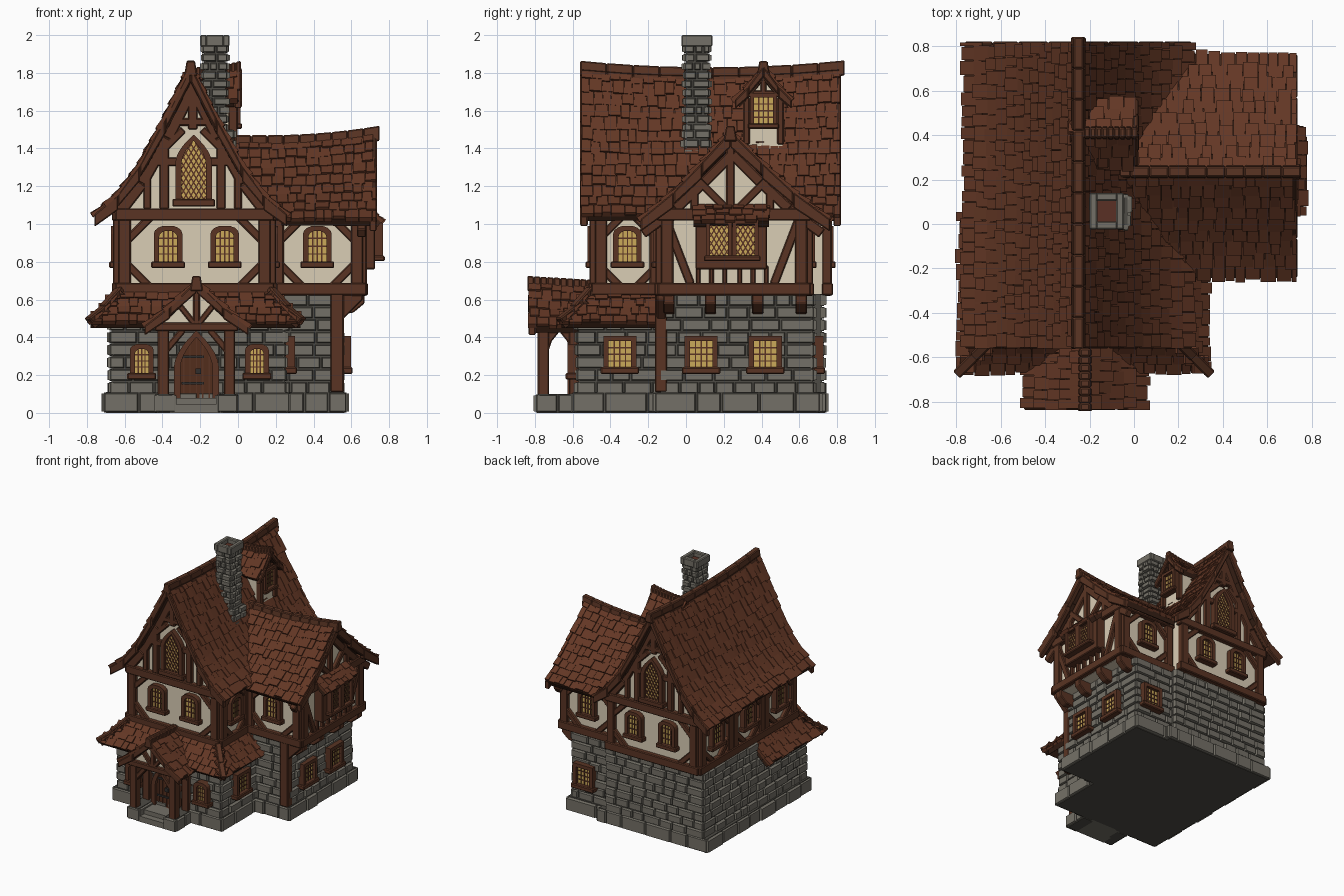
import bpy, bmesh, math, random
from mathutils import Vector

random.seed(7)
if "Cube" in bpy.data.objects:
    bpy.data.objects.remove(bpy.data.objects["Cube"])

X, Y, Z = Vector((1, 0, 0)), Vector((0, 1, 0)), Vector((0, 0, 1))
COLOURS = {"roof tile": (.125, .038, .018), "roof underside": (.045, .017, .009),
           "timber": (.100, .034, .017), "plaster": (.70, .61, .46),
           "stone": (.175, .163, .135), "mortar": (.075, .070, .058),
           "glass": (.60, .40, .10), "door wood": (.085, .027, .012),
           "iron": (.03, .027, .025), "flue": (.10, .03, .018)}
mats = {}
for name, rgb in COLOURS.items():
    m = mats[name] = bpy.data.materials.new(name)
    m.use_nodes = True
    m.diffuse_color = (*rgb, 1)
    bsdf = m.node_tree.nodes["Principled BSDF"]
    bsdf.inputs["Base Color"].default_value = (*rgb, 1)
    bsdf.inputs["Roughness"].default_value = .9
parts = {}


# Basic builders: a frame is (origin, along, out); points are (along, height)
def solid(part, mat, ring0, ring1):
    if (part, mat) not in parts:
        parts[part, mat] = bmesh.new()
    bm = parts[part, mat]
    a, b = [bm.verts.new(p) for p in ring0], [bm.verts.new(p) for p in ring1]
    n = len(a)
    faces = [bm.faces.new(a), bm.faces.new(b[::-1])]
    faces += [bm.faces.new((a[i], b[i], b[(i + 1) % n], a[(i + 1) % n])) for i in range(n)]


def at(F, a, o, z):
    return F[0] + F[1] * a + F[2] * o + Z * z


def prism(part, mat, F, pts, o0, o1):
    solid(part, mat, [at(F, a, o0, z) for a, z in pts], [at(F, a, o1, z) for a, z in pts])


def rect(part, mat, F, a0, a1, z0, z1, o0, o1):
    prism(part, mat, F, [(a0, z0), (a1, z0), (a1, z1), (a0, z1)], o0, o1)


def box(part, mat, x0, x1, y0, y1, z0, z1):
    rect(part, mat, (Vector(), X, Y), x0, x1, z0, z1, y0, y1)


def beam(part, F, p, q, w, o0=-.02, o1=.028, mat="timber"):
    p, q = Vector(p), Vector(q)
    d = (q - p).normalized() * w / 2
    n = Vector((-d.y, d.x))
    prism(part, mat, F, [p - n, q - n, q + n, p + n], o0, o1)


def stones(part, F, a0, a1, z0, z1, row=.063, wide=.12):
    n = max(1, round((z1 - z0) / row))
    h = (z1 - z0) / n
    for i in range(n):
        a, z = a0 - .012, z0 + i * h
        while a < a1:
            w = random.uniform(.65, 1.35) * wide
            if a + w > a1 - wide * .4:
                w = a1 + .012 - a
            rings = [[(a + g, z + g), (a + w - g, z + g), (a + w - g, z + h - g), (a + g, z + h - g)]
                     for g in (.002, .009)]
            deep = random.uniform(.012, .024)
            solid(part, "stone", [at(F, p, -.01, q) for p, q in rings[0]],
                  [at(F, p, deep, q) for p, q in rings[1]])
            a += w


def stone_block(part, x0, x1, y0, y1, z0, z1, sides="FBLR", **k):
    box(part + "_core", "mortar", x0, x1, y0, y1, z0, z1)
    for s, o, al, out, lo, hi in (("F", Y * y0, X, -Y, x0, x1), ("B", Y * y1, X, Y, x0, x1),
                                  ("L", X * x0, Y, -X, y0, y1), ("R", X * x1, Y, X, y0, y1)):
        if s in sides:
            stones(part, (o, al, out), lo, hi, z0, z1, **k)


# Roof builders: profile is (outward, height) from ridge to eave
def lerp(v, pts):
    for (a, b), (c, d) in zip(pts, pts[1:]):
        if v <= c:
            break
    return b + (d - b) * (v - a) / (c - a)


def roof(part, F, prof, span, sag=lambda a: 0, pitch=.07, tile=.058):
    pv = [Vector(p) for p in prof]
    arc = [0]
    for p, q in zip(pv, pv[1:]):
        arc.append(arc[-1] + (q - p).length)
    point = lambda s: Vector([lerp(s, [(t, p[i]) for t, p in zip(arc, pv)]) for i in (0, 1)])
    top, low, n = pv[0].y, pv[-1].y, round(arc[-1] / pitch)
    ring = lambda quad, a: [at(F, a, u, z + sag(a) * (z - low) / (top - low)) for u, z in quad]
    for i in range(n):
        s = arc[-1] * (i + 1) / n
        p0, p1, pm = point(max(0, s - 1.5 * arc[-1] / n)), point(s), point(arc[-1] * i / n)
        d = (p1 - p0).normalized()
        nn = Vector((-d.y, d.x))
        a, end = span(p1.x, p1.y)
        slab = [pm - nn * .035, p1 - nn * .035, p1 + nn * .004, pm + nn * .004]
        cuts = [a + (end - a) * k / 6 for k in range(7)]
        for c0, c1 in zip(cuts, cuts[1:]):
            solid(part + "_deck", "roof underside", ring(slab, c0), ring(slab, c1))
        a -= random.uniform(0, .012)
        while a < end - .01:
            w = min(random.uniform(.7, 1.3) * tile, end + .008 - a)
            tip = p1 + d * random.uniform(-.008, .012)
            t = random.uniform(.014, .026)
            quad = [p0 - nn * .004, tip - nn * .004, tip + nn * t, p0 + nn * .008]
            solid(part, "roof tile", ring(quad, a), ring(quad, a + w - .003))
            a += w


def gable_roof(part, o, along, out, prof, back, span, ends, ridge, sag=lambda a: 0, board=.06):
    for side, pr in ((out, prof), (-out, back)):
        F = (o, along, side)
        roof(part, F, pr, span, sag)
        for e in ends:  # bargeboards on the open ends
            F2 = (o + along * e, side, along)
            for (u0, z0), (u1, z1) in zip(pr, pr[1:]):
                k0, k1 = [sag(e) * (z - pr[-1][1]) / (pr[0][1] - pr[-1][1]) for z in (z0, z1)]
                prism(part + "_bargeboard", "timber", F2, [(u0, z0 + k0 + .005), (u1, z1 + k1 + .005),
                      (u1, z1 + k1 - board), (u0, z0 + k0 - board * 1.3)], -.02, .02)
    z, cuts = prof[0][1], [ridge[0] + (ridge[1] - ridge[0]) * k / 10 for k in range(11)]
    for a, b in zip(cuts, cuts[1:]):
        solid(part + "_ridge", "timber", *[[at((o, along, out), c, u, z + h + sag(c)) for u, h in
              ((-.035, -.05), (.035, -.05), (.022, .03), (-.022, .03))] for c in (a, b)])


# Windows: framed outline with clipped glazing bars
def outline(w, h, kind):
    r = {"rect": 0, "round": w * .35, "point": w * .95}[kind]
    if not r:
        right = [(w / 2, h)]
    elif kind == "round":
        right = [(w / 2 * math.cos(t * math.pi / 8), h - r + r * math.sin(t * math.pi / 8)) for t in range(4)]
    else:
        right = [(w / 2 * (1 - (t / 5) ** 1.8), h - r + r * t / 5) for t in range(5)] + [(.001, h)]
    return [(-w / 2, 0), (w / 2, 0)] + right + [(-x, z) for x, z in right[::-1]]


def clip(p, d, poly):
    lo, hi = -9, 9
    for a, b in zip(poly, poly[1:] + poly[:1]):
        n = Vector((a[1] - b[1], b[0] - a[0]))
        den, num = n.dot(d), n.dot(Vector(a) - p)
        if abs(den) > 1e-9:
            lo, hi = (max(lo, num / den), hi) if den > 0 else (lo, min(hi, num / den))
        elif num > 0:
            return None
    return (p + d * lo, p + d * hi) if hi - lo > .01 else None


def window(part, F, a, z, w, h, kind="round", f=.028, glaze="grid", fill="glass", sill=True):
    F = (at(F, a, 0, z), F[1], F[2])
    poly = outline(w, h, kind)
    outer = [(x * (w + 2 * f) / w, h / 2 + (q - h / 2) * (h + 2 * f) / h) for x, q in poly]
    prism(part + "_pane", fill, F, poly, -.02, .016)
    for i in range(len(poly)):
        j = (i + 1) % len(poly)
        prism(part + "_frame", "timber", F, [poly[i], poly[j], outer[j], outer[i]], -.02, .042)
    if sill:
        rect(part + "_sill", "timber", F, -w / 2 - f * 1.5, w / 2 + f * 1.5, -f * 1.2, .002, -.02, .052)
    lines = [((0, 0), (0, 1))]
    if glaze == "grid":
        lines += [((s * w / 4, 0), (0, 1)) for s in (-1, 1)] + [((0, h * k / 4), (1, 0)) for k in (1, 2, 3)]
    elif glaze == "lattice":
        lines = [((0, k * .045), (s * .6, 1)) for k in range(-2, 10) for s in (-1, 1)]
    else:
        lines = [((w * k / 5, 0), (0, 1)) for k in (-2, -1, 0, 1, 2)]
    for p, d in lines:
        seg = clip(Vector(p), Vector(d), poly)
        if seg:
            beam(part + "_bars", F, *seg, .007, .01, .022)


def panel(part, F, a0, a1, z0=.62, z1=1.08, c=.13):
    for a in (a0 + .03, a1 - .03):
        beam(part, F, (a, z0), (a, z1), .065, o1=.032)
    for z in (z0 + .035, z1 - .03):
        beam(part, F, (a0 - .02, z), (a1 + .02, z), .065, o1=.038)
    for a, s in ((a0 + .04, 1), (a1 - .04, -1)):
        beam(part, F, (a, z0 + .04 + c), (a + s * c, z0 + .04), .042)
        beam(part, F, (a, z1 - .04 - c), (a + s * c, z1 - .04), .042)


MAIN = [(0, 1.80), (.135, 1.535), (.27, 1.295), (.385, 1.147), (.51, 1.045)]
WING = [(0, 1.44), (.15, 1.29), (.3, 1.15), (.475, 1.02)]
WING_BACK = [(u * 1.11, z) for u, z in WING]
main_x = lambda z: -.25 + lerp(-z, [(-h, u) for u, h in MAIN]) - .06

# Stone ground floor, plinths and porch steps
stone_block("front_stone_wall", -.67, .245, -.57, .05, .1, .5, "FLR")
stone_block("rear_stone_wall", -.66, .2, .05, .72, .1, .63, "BL")
stone_block("wing_stone_wall", .15, .54, -.13, .67, .1, .63, "FBR")
stone_block("main_plinth", -.70, .265, -.59, .735, 0, .11, row=.11, wide=.17)
stone_block("wing_plinth", .1, .565, -.155, .70, 0, .11, "FBR", row=.11, wide=.17)
for x in (-.385, -.055):
    stone_block("porch_plinth", x - .045, x + .045, -.785, -.6, 0, .1, row=.11, wide=.15)
box("porch_floor", "stone", -.36, -.08, -.74, -.58, 0, .08)
box("porch_step", "stone", -.36, -.08, -.79, -.7, 0, .045)

# Plastered upper storeys with gables
body = [(u, lerp(abs(u), MAIN) - .05) for u in (.42, .385, .27, .135, 0, -.135, -.27, -.38)]
prism("main_upper_wall", "plaster", (X * -.25, X, Y), [(-.38, .62), (.42, .62)] + body, -.48, .74)
body = [(u, lerp(abs(u), WING) - .05) for u in (.405, .3, .15, 0, -.15, -.3, -.365)]
prism("wing_upper_wall", "plaster", (Y * .235, Y, X), [(-.365, .62), (.405, .62)] + body, .1, .65)
FRONT, BACK, LEFT, RIGHT = (Y * -.48, X, -Y), (Y * .74, X, Y), (X * -.63, Y, -X), (X * .17, Y, X)
W_FRONT, W_BACK, W_SIDE = (Y * -.13, X, -Y), (Y * .64, X, Y), (X * .65, Y, X)

# Half timbering and upper windows
for F in (FRONT, BACK):
    panel("main_timber", F, -.63, .17)
    for x in (-.37, -.07):
        window("upper_window", F, x, .80, .095, .165)
    window("gable_window", F, -.235, 1.13, .13, .31, "point", f=.032, glaze="lattice")
    for s in (-1, 1):
        G = (F[0] + X * -.24, X * s, F[2])
        beam("gable_timber", G, (.15, 1.08), (.15, 1.40), .05)
        beam("gable_timber", G, (.07, 1.33), (.25, 1.33), .045)
        beam("gable_timber", G, (.24, 1.08), (.24, 1.26), .04)
        beam("gable_timber", G, (.17, 1.38), (.05, 1.50), .04)
        for (u, z), (v, q) in zip(MAIN, MAIN[1:4]):
            beam("gable_rafter", G, (u, z - .08), (v, q - .08), .065)
    beam("gable_timber", (F[0] + X * -.24, X, F[2]), (0, 1.5), (0, 1.76), .05)
    beam("gable_timber", F, (-.36, 1.54), (-.12, 1.54), .04)
for F in (W_FRONT, W_BACK):
    panel("wing_timber", F, .18, .66)
    window("wing_window", F, .42, .80, .095, .165)
for a, b in ((-.48, -.07), (-.07, .33), (.33, .74)):
    panel("left_timber", LEFT, a, b)
    window("left_window", LEFT, (a + b) / 2, .80, .10, .165)
panel("right_timber", RIGHT, -.48, -.13, c=.1)
window("right_window", RIGHT, -.31, .80, .095, .165)

# Wing gable end with braces, bay window and jetty brackets
panel("wing_end_timber", W_SIDE, -.13, .64, c=.02)
for s in (-1, 1):
    G = (W_SIDE[0] + Y * .245, Y * s, X)
    beam("wing_end_brace", G, (.35, 1.02), (.22, .68), .045)
    beam("wing_end_brace", G, (.03, 1.08), (.19, 1.24), .042)
    beam("wing_end_brace", G, (.2, 1.06), (.2, 1.2), .042)
    for (u, z), (v, q) in zip(WING, WING[1:]):
        beam("wing_end_rafter", G, (u, z - .07), (v, q - .07), .055)
    for a in (.04, .11, .18):
        beam("bay_baluster", G, (a, .68), (a, .78), .025)
    window("bay_window", (G[0] + X * .075, Y * s, X), .07, .83, .095, .17, "rect", f=.022, glaze="lattice")
beam("wing_end_brace", W_SIDE, (.235, 1.06), (.235, 1.42), .045)
box("bay_body", "timber", .64, .725, .05, .43, .76, 1.03)
roof("bay_roof", (X * .66, Y, X), [(0, 1.10), (.1, 1.01)], lambda u, z: (.04, .44), pitch=.05)
for y in (-.09, .13, .38, .61):
    prism("jetty_bracket", "timber", (Y * y, X, Y), [(.53, .63), (.67, .63), (.67, .58), (.61, .53), (.53, .52)],
          -.03, .03)
box("corner_post", "timber", .49, .56, -.165, -.1, .11, .64)
prism("post_brace", "timber", (Y * -.13, X, Y), [(.54, .48), (.66, .60), (.66, .64), (.54, .64)], -.025, .025)

# Ground floor windows
for x in (-.51, .10):
    window("lower_front_window", (Y * -.585, X, -Y), x, .21, .07, .13)
for F, a in (((X * .26, Y, X), -.35), ((X * .555, Y, X), .08), ((X * .555, Y, X), .42), ((Y * .685, X, Y), .42)):
    window("lower_side_window", F, a, .24, .12, .14, "rect")

# Main, wing, dormer, porch and skirt roofs
gable_roof("main_roof", X * -.25, Y, X, MAIN, MAIN, lambda u, z: (-.55, .81), (-.54, .80), (-.56, .84),
           lambda a: .035 * ((a - .13) / .7) ** 2)
gable_roof("wing_roof", Y * .235, X, Y, WING_BACK, WING, lambda u, z: (main_x(z), .725), (.715,), (-.1, .75),
           lambda a: .05 * max(0, (a - .15) / .6) ** 2)
DORMER = [(0, 1.80), (.08, 1.71), (.15, 1.65)]
gable_roof("dormer_roof", Y * .41, X, Y, DORMER, DORMER, lambda u, z: (main_x(z), .005), (0,), (-.25, .015),
           lambda a: .03 * max(0, (a + .25) / .25) ** 2, board=.04)
prism("dormer_wall", "plaster", (Y * .41, Y, X), [(-.1, 1.36), (.1, 1.36), (.1, 1.66), (0, 1.77), (-.1, 1.66)],
      -.22, -.03)
D = (X * -.03, Y, X)
window("dormer_window", D, .41, 1.53, .10, .14, "rect", f=.022)
for y in (.32, .50):
    beam("dormer_timber", D, (y, 1.42), (y, 1.67), .035)
beam("dormer_timber", D, (.30, 1.69), (.52, 1.69), .035)
beam("dormer_timber", D, (.41, 1.69), (.41, 1.78), .03)
SKIRT = [(0, .645), (.08, .545), (.16, .475)]
roof("skirt_front", (Y * -.5, X, -Y), SKIRT, lambda u, z: (-.62 - u, .17 + u), pitch=.06)
roof("skirt_right", (X * .17, Y, X), SKIRT, lambda u, z: (-.5 - u, -.13), pitch=.06)
roof("skirt_left", (X * -.62, Y, -X), SKIRT, lambda u, z: (-.5 - u, .05), pitch=.06)
for x, s in ((-.62, -1), (.17, 1)):
    H = (Vector((x, -.5, 0)), Vector((s, -1, 0)), Vector((1, s, 0)).normalized())
    for p, q in zip(SKIRT, SKIRT[1:]):
        beam("skirt_hip", H, (p[0], p[1] + .012), (q[0] + .01, q[1] + .012), .035, -.022, .022)
PORCH = [(0, .675), (.14, .55), (.275, .455)]
gable_roof("porch_roof", X * -.22, Y, X, PORCH, PORCH, lambda u, z: (-.825, -.49), (-.815,), (-.84, -.49),
           lambda a: .02 * max(0, (-.5 - a) / .34), board=.045)

# Porch timbers and door
P = (Vector((-.22, -.76, 0)), X, -Y)
prism("porch_gable", "plaster", P, [(-.2, .45), (.2, .45), (0, .64)], -.02, 0)
beam("porch_beam", P, (-.22, .455), (.22, .455), .045, -.03, .03)
beam("porch_beam", P, (0, .45), (0, .66), .035)
for s in (-1, 1):
    beam("porch_brace", P, (s * .01, .47), (s * .09, .57), .03)
    beam("porch_brace", P, (s * .17, .32), (s * .07, .44), .035, -.03, .02)
    x = -.22 + s * .175
    for y in (-.755, -.59):
        box("porch_post", "timber", x - .03, x + .03, y - .03, y + .03, .09, .46)
    box("porch_side_beam", "timber", x - .03, x + .03, -.76, -.58, .425, .475)
    for y, k in ((-.73, 1), (-.61, -1)):
        prism("porch_side_arch", "timber", (X * x, Y, X), [(y, .32), (y + k * .02, .38), (y + k * .06, .43), (y, .43)],
              -.025, .025)
DOOR = (Y * -.585, X, -Y)
window("door", DOOR, -.22, .08, .17, .32, "point", f=.035, glaze="planks", fill="door wood", sill=False)
for z in (.15, .29):
    rect("door_hinge", "iron", DOOR, -.30, -.18, z, z + .014, .01, .026)
box("door_handle", "iron", -.225, -.195, -.618, -.60, .205, .235)

# Chimney with hollow cap
stone_block("chimney", -.18, -.065, .0, .115, 1.3, 1.95, row=.046, wide=.06)
stone_block("chimney_base", -.17, -.03, -.005, .12, 1.25, 1.5, row=.046, wide=.07)
box("chimney_flue", "flue", -.17, -.075, .01, .105, 1.9, 1.965)
for x0, x1, y0, y1 in ((-.2, -.165, -.025, .14), (-.08, -.045, -.025, .14),
                       (-.17, -.075, -.025, .012), (-.17, -.075, .103, .14)):
    box("chimney_cap", "stone", x0, x1, y0, y1, 1.94, 2.0)

# Turn every part into an object, softening timber edges
for (part, mat), bm in parts.items():
    bmesh.ops.recalc_face_normals(bm, faces=bm.faces)
    mesh = bpy.data.meshes.new(part)
    bm.to_mesh(mesh)
    bm.free()
    mesh.materials.append(mats[mat])
    ob = bpy.data.objects.new(part, mesh)
    bpy.context.scene.collection.objects.link(ob)
    if mat == "timber" and "bars" not in part and "frame" not in part or part == "chimney_cap":
        bev = ob.modifiers.new("soft edges", "BEVEL")
        bev.width, bev.segments, bev.limit_method = .006, 1, "ANGLE"
